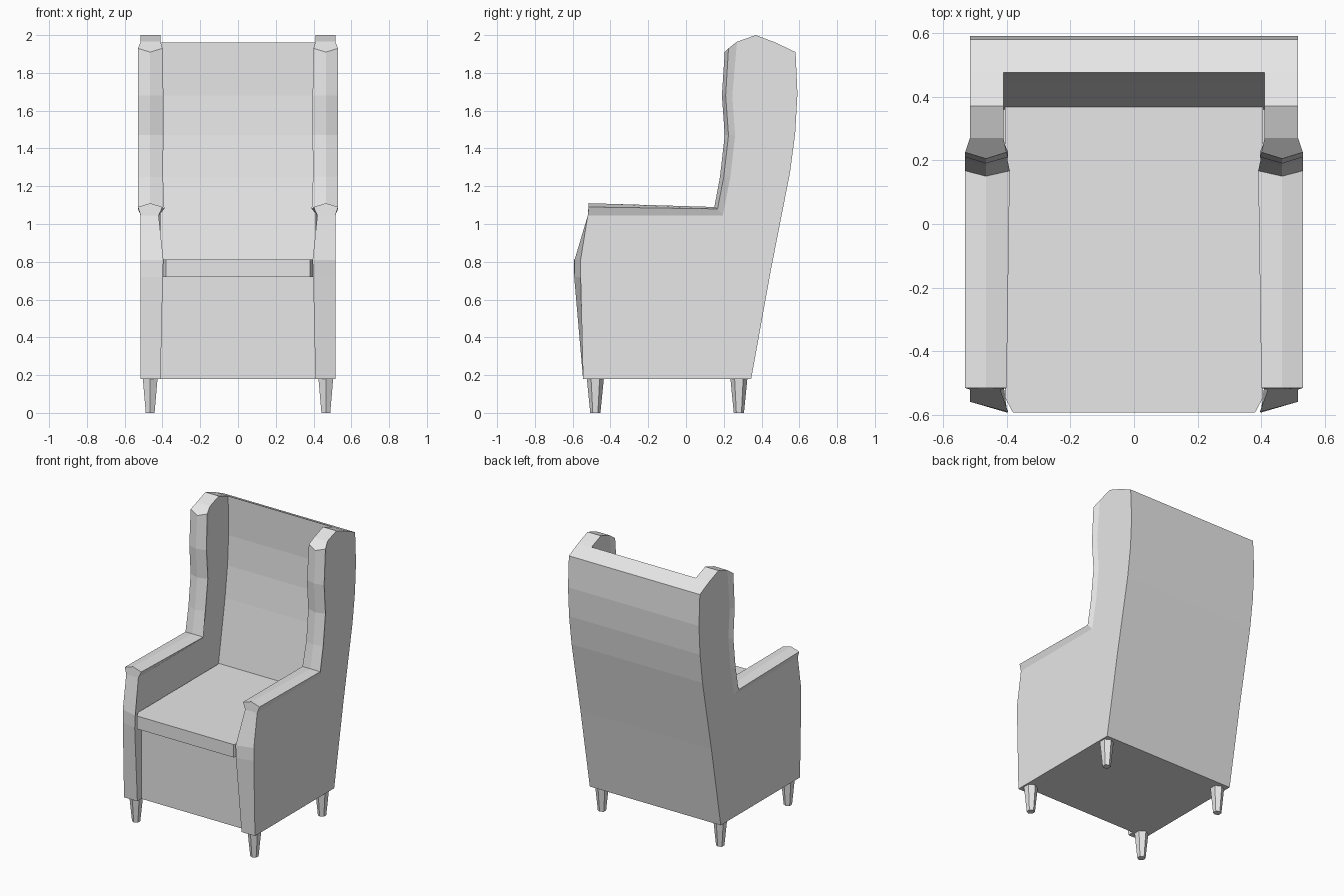
import bpy, bmesh, math

if "Cube" in bpy.data.objects:
    bpy.data.objects.remove(bpy.data.objects["Cube"])

XO, XI = 0.515, 0.41          # outer and inner planes of the side panels

fabric = bpy.data.materials.new("grey")
fabric.diffuse_color = (0.8, 0.8, 0.8, 1)
fabric.use_nodes = True
fabric.node_tree.nodes["Principled BSDF"].inputs["Base Color"].default_value = fabric.diffuse_color


def make_object(name, faces):
    """Turn a list of faces (tuples of points) into a welded mesh object."""
    bm = bmesh.new()
    for pts in faces:
        bm.faces.new([bm.verts.new(p) for p in pts])
    bmesh.ops.remove_doubles(bm, verts=bm.verts, dist=0.0005)
    bmesh.ops.recalc_face_normals(bm, faces=bm.faces)
    me = bpy.data.meshes.new(name)
    bm.to_mesh(me)
    bm.free()
    me.materials.append(fabric)
    ob = bpy.data.objects.new(name, me)
    bpy.context.collection.objects.link(ob)
    return ob


# --- Shell: arms, wings, backrest and front panel ---
# (y, z) profiles
rear = [(0.345, 0.18), (0.45, 0.76), (0.505, 1.04), (0.55, 1.27),
        (0.578, 1.48), (0.59, 1.69), (0.58, 1.91)]
back_front = [(0.36, 0.77), (0.44, 1.25), (0.468, 1.47), (0.48, 1.68), (0.475, 1.96)]
peak = (0.37, 2.0)
panel_y = -0.50
# Padded edge stations: ridge, lip and base of the lip, inner lip x
stations = [((-0.515, 1.11), (-0.515, 1.09), (-0.52, 1.045), 0.40),
            ((0.15, 1.09), (0.167, 1.08), (0.195, 1.045), 0.39),
            ((0.18, 1.25), (0.20, 1.25), (0.235, 1.25), 0.397),
            ((0.205, 1.47), (0.225, 1.47), (0.26, 1.47), 0.395),
            ((0.19, 1.68), (0.21, 1.68), (0.245, 1.68), 0.395),
            ((0.205, 1.91), (0.225, 1.93), (0.27, 1.965), 0.40)]

faces = []
for s in (-1, 1):
    def p(x, yz):
        return (s * x, yz[0], yz[1])

    rings = []
    for i, (ridge, lip, base, lx) in enumerate(stations):
        bx = 0.42 if i < 2 else XI
        rings.append([p(bx, base), p(lx, lip), p(0.465, ridge), p(0.53, lip), p(XO, base)])

    # Padded edge with its two end caps
    for a, b in zip(rings, rings[1:]):
        for k in range(4):
            faces.append((a[k], a[k + 1], b[k + 1], b[k]))
    faces += [rings[0], rings[-1]]
    faces.append((rings[-1][0], rings[-1][4], p(XO, peak), p(XI, peak)))
    faces.append((p(XI, peak), p(XO, peak), p(XO, back_front[-1]), p(XI, back_front[-1])))

    # Arm front
    in_front = [p(XI, (-0.545, 0.18)), p(0.398, (-0.592, 0.72)), p(0.395, (-0.59, 0.81))]
    out_front = [p(XO, (-0.545, 0.18)), p(XO, (-0.558, 0.72)), p(XO, (-0.558, 0.81))]
    in_col = in_front + [rings[0][0]]
    out_col = out_front + [rings[0][4]]
    for k in range(3):
        faces.append((in_col[k], out_col[k], out_col[k + 1], in_col[k + 1]))

    # Outer and inner walls
    faces.append(out_front + [r[4] for r in rings] + [p(XO, peak), p(XO, back_front[-1])]
                 + [p(XO, q) for q in reversed(rear)])
    faces.append(in_front + [r[0] for r in rings] + [p(XI, peak)]
                 + [p(XI, q) for q in reversed(back_front)]
                 + [p(XI, (panel_y, 0.77)), p(XI, (panel_y, 0.18))])


def span(a, b, x):
    return ((-x, *a), (x, *a), (x, *b), (-x, *b))


# Rear sheet, backrest front, seat deck and front panel
faces += [span(a, b, XO) for a, b in zip(rear, rear[1:])]
faces += [span(a, b, XI) for a, b in zip(back_front, back_front[1:])]
faces.append(span(back_front[0], (panel_y, 0.77), XI))
faces.append(span((panel_y, 0.77), (panel_y, 0.18), XI))
# Top of the back
t = back_front[-1]
faces.append(((-XO, *rear[-1]), (XO, *rear[-1]), (XO, *t), (XI, *t), (-XI, *t), (-XO, *t)))
# Underside
half = [(XO, 0.345), (XO, -0.545), (XI, -0.545), (XI, panel_y)]
faces.append([(x, y, 0.18) for x, y in half] + [(-x, y, 0.18) for x, y in reversed(half)])
make_object("chair_shell", faces)

# --- Seat cushion with clipped front corners ---
outline = [(0.405, 0.37), (0.405, -0.545), (0.38, -0.592)]
outline += [(-x, y) for x, y in reversed(outline)]
low, high = ([(x, y, z) for x, y in outline] for z in (0.72, 0.812))
n = len(outline)
make_object("seat_cushion", [low, high] + [
    (low[i], low[(i + 1) % n], high[(i + 1) % n], high[i]) for i in range(n)])

# --- Six-sided tapered legs ---
for name, y in (("front_leg", -0.48), ("back_leg", 0.28)):
    for side, x in (("left", -0.465), ("right", 0.465)):
        bpy.ops.mesh.primitive_cone_add(vertices=6, radius1=0.027, radius2=0.045,
                                        depth=0.182, location=(x, y, 0.091))
        leg = bpy.context.object
        leg.name = f"{name}_{side}"
        leg.data.materials.append(fabric)
